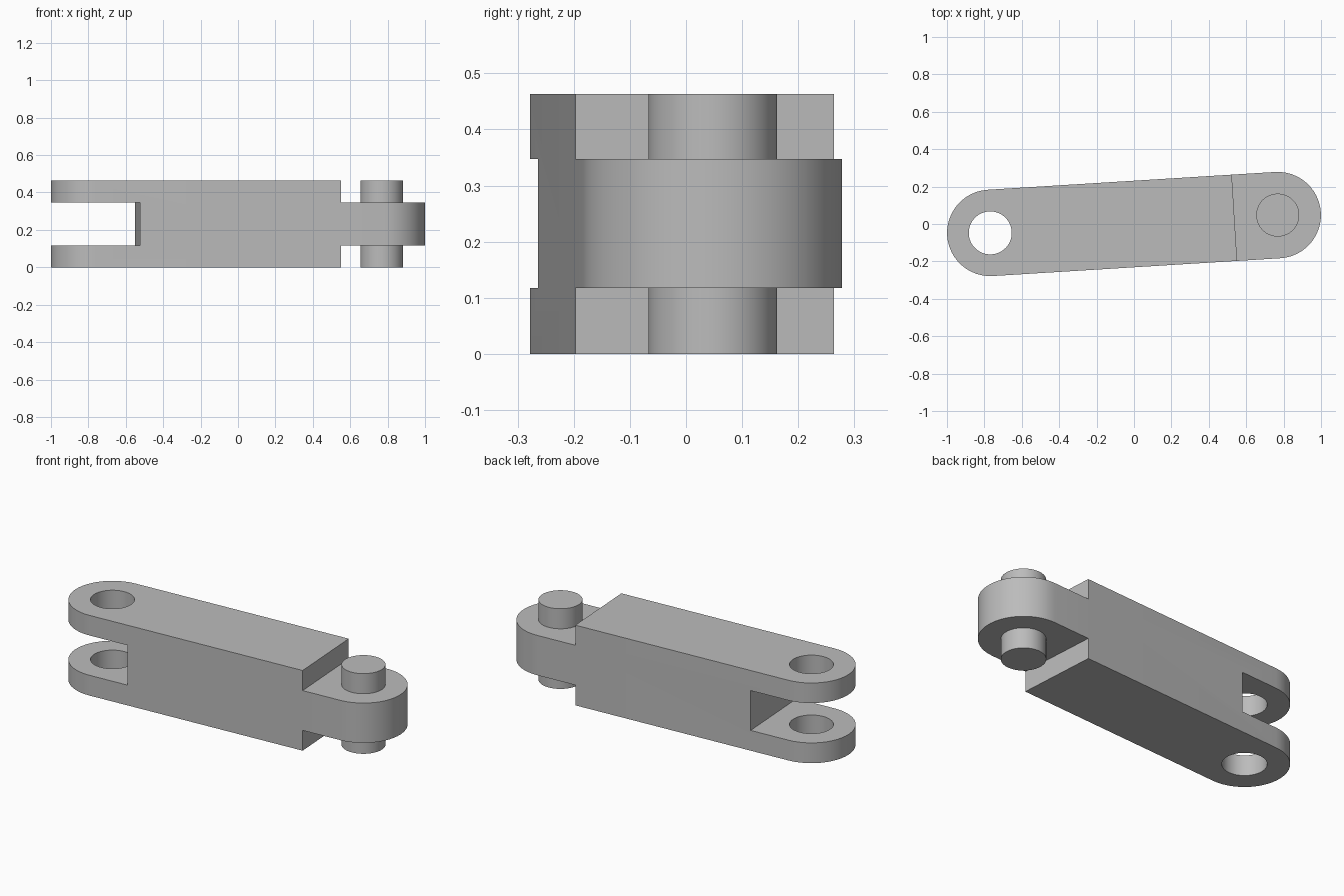
import bpy, bmesh, math
from mathutils import Matrix, Vector

if "Cube" in bpy.data.objects:
    bpy.data.objects.remove(bpy.data.objects["Cube"])

HEIGHT, RADIUS, PIN_RADIUS = 0.463, 0.231, 0.115
LOW, HIGH = 0.117, 0.347           # tongue and fork gap
REACH, SHOULDER = 0.77, 0.538      # end centre and step, along the link
TILT = Matrix.Rotation(math.radians(3.54), 4, 'Z')

grey = bpy.data.materials.new("plain_grey")
grey.use_nodes = True
colour = (0.5, 0.5, 0.5, 1)
grey.diffuse_color = colour
grey.node_tree.nodes["Principled BSDF"].inputs["Base Color"].default_value = colour


def prism(name, outline, z0, z1):
    """Extrude a flat outline between two heights, turned to the link's direction."""
    bm = bmesh.new()
    face = bm.faces.new([bm.verts.new((x, y, z0)) for x, y in outline])
    top = bmesh.ops.extrude_face_region(bm, geom=[face])["geom"]
    bmesh.ops.translate(bm, verts=[v for v in top if isinstance(v, bmesh.types.BMVert)],
                        vec=Vector((0, 0, z1 - z0)))
    bmesh.ops.recalc_face_normals(bm, faces=bm.faces)
    bm.transform(TILT)
    mesh = bpy.data.meshes.new(name)
    bm.to_mesh(mesh)
    bm.free()
    mesh.materials.append(grey)
    obj = bpy.data.objects.new(name, mesh)
    bpy.context.collection.objects.link(obj)
    return obj


def arc(x, radius, start, sweep, steps):
    angles = [math.radians(start + sweep * i / steps) for i in range(steps + 1)]
    return [(x + radius * math.cos(a), radius * math.sin(a)) for a in angles]


def circle(x):
    return arc(x, PIN_RADIUS, 0, 360, 48)[:-1]


def box(x0, x1):
    return [(x0, -1), (x1, -1), (x1, 1), (x0, 1)]


# Link body with two rounded ends
body = prism("link_body", arc(REACH, RADIUS, -90, 180, 24) + arc(-REACH, RADIUS, 90, 180, 24),
             0, HEIGHT)

# Fork gap, fork hole, and the steps above and below the tongue
cutters = [
    prism("fork_gap_cutter", box(-2, -SHOULDER), LOW, HIGH),
    prism("fork_hole_cutter", circle(-REACH), -1, 1),
    prism("upper_step_cutter", box(SHOULDER, 2), HIGH, 1),
    prism("lower_step_cutter", box(SHOULDER, 2), -1, LOW),
]
for cutter in cutters:
    cutter.hide_render = True
    cut = body.modifiers.new(cutter.name, 'BOOLEAN')
    cut.operation, cut.solver, cut.object = 'DIFFERENCE', 'EXACT', cutter
    bpy.context.view_layer.objects.active = body
    bpy.ops.object.modifier_apply(modifier=cut.name)
    bpy.data.objects.remove(cutter)

# Pin through the tongue
pin = prism("hinge_pin", circle(REACH), 0, HEIGHT)

# Smooth curved walls, sharp rims
bpy.ops.object.select_all(action='DESELECT')
for obj in (body, pin):
    obj.select_set(True)
bpy.context.view_layer.objects.active = body
bpy.ops.object.shade_smooth_by_angle(angle=math.radians(30))
